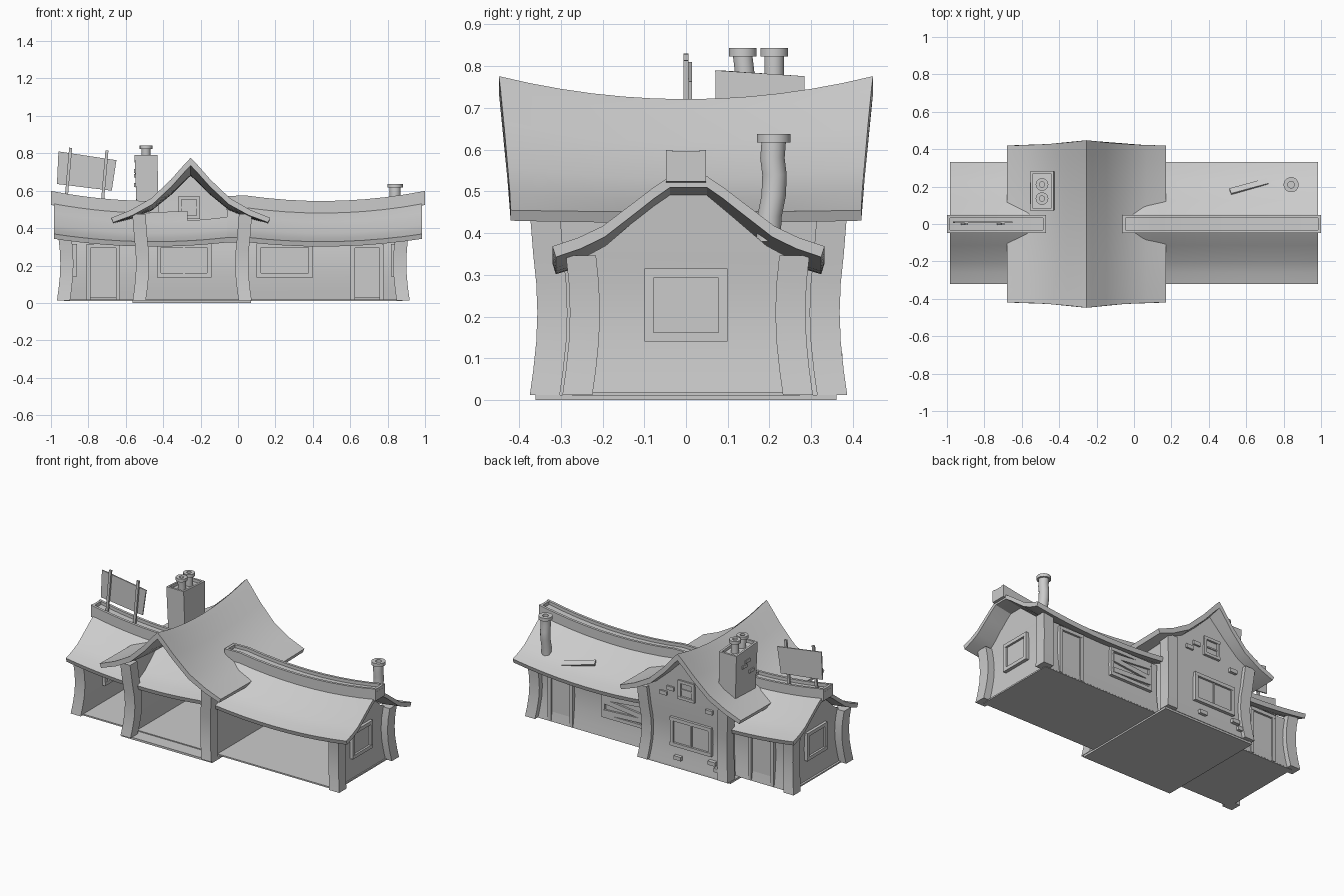
import bpy, bmesh, math
from mathutils import Matrix

if "Cube" in bpy.data.objects:
    bpy.data.objects.remove(bpy.data.objects["Cube"])

clay = bpy.data.materials.new("plain grey")
clay.use_nodes = True
GREY = (0.6, 0.6, 0.6, 1)
clay.diffuse_color = GREY
clay.node_tree.nodes["Principled BSDF"].inputs["Base Color"].default_value = GREY


def finish(bm, name, smooth=False):
    bmesh.ops.recalc_face_normals(bm, faces=bm.faces)
    me = bpy.data.meshes.new(name)
    bm.to_mesh(me)
    bm.free()
    me.materials.append(clay)
    ob = bpy.data.objects.new(name, me)
    bpy.context.collection.objects.link(ob)
    if smooth:
        bpy.ops.object.select_all(action='DESELECT')
        ob.select_set(True)
        bpy.context.view_layer.objects.active = ob
        bpy.ops.object.shade_smooth_by_angle(angle=math.radians(32))


def add_box(bm, centre, size, angle=0):
    m = Matrix.Translation(centre) @ Matrix.Rotation(math.radians(angle), 4, 'Y') @ Matrix.Diagonal((*size, 1))
    bmesh.ops.create_cube(bm, size=1, matrix=m)


def sweep(bm, rings):
    """Join closed rings of points and cap both ends."""
    rows = [[bm.verts.new(p) for p in r] for r in rings]
    n = len(rows[0])
    for a, b in zip(rows, rows[1:]):
        for i in range(n):
            j = (i + 1) % n
            bm.faces.new((a[i], a[j], b[j], b[i]))
    bm.faces.new(rows[0])
    bm.faces.new(rows[-1])


def bow(bm, cx):
    """Slice into height bands and pinch the waist inwards."""
    for z in (0.07, 0.14, 0.21, 0.28, 0.35):
        bmesh.ops.bisect_plane(bm, geom=bm.verts[:] + bm.edges[:] + bm.faces[:],
                               plane_co=(0, 0, z), plane_no=(0, 0, 1))
    for v in bm.verts:
        s = 0.02 * math.sin(math.pi * min(v.co.z, 0.42) / 0.42)
        if abs(v.co.x - cx) > 0.2:
            v.co.x -= math.copysign(s, v.co.x - cx)
        if abs(v.co.y) > 0.15:
            v.co.y -= math.copysign(s, v.co.y)


MAIN, WING = -0.25, -0.02

# Floors
for name, x0, x1, hy, z0, z1 in (("wing_floor", -0.93, 0.88, 0.272, 0.01, 0.019),
                                 ("hall_floor", -0.565, 0.07, 0.36, 0, 0.013)):
    bm = bmesh.new()
    add_box(bm, ((x0 + x1) / 2, 0, (z0 + z1) / 2), (x1 - x0, 2 * hy, z1 - z0))
    finish(bm, name)

# Corner posts
for label, xs, ys, h, cx in (("hall", (-0.53, 0.04), (-0.34, 0.352), 0.475, MAIN),
                             ("wing", (-0.935, 0.885), (-0.262, 0.27), 0.347, WING)):
    for x in xs:
        for y in ys:
            bm = bmesh.new()
            add_box(bm, (x, y, (h + 0.013) / 2), (0.07, 0.072, h - 0.013))
            bow(bm, cx)
            finish(bm, label + "_corner_post", True)

# Gable end walls
half = [(0.27, 0.335), (0.2, 0.37), (0.105, 0.445), (0.045, 0.495)]
outline = [(0.27, 0.014)] + half + [(-y, z) for y, z in reversed(half)] + [(-0.27, 0.014)]
for name, x in (("left_end_wall", -0.92), ("right_end_wall", 0.855)):
    bm = bmesh.new()
    sweep(bm, [[(x + d, y, z) for y, z in outline] for d in (0, 0.02)])
    bow(bm, WING)
    finish(bm, name, True)

half = [(0.295, 0.47), (0.2, 0.52), (0.105, 0.605)]
outline = ([(0.295, 0.012)] + half + [(0, 0.71)] +
           [(-x, z) for x, z in reversed(half)] + [(-0.295, 0.012)])
bm = bmesh.new()
sweep(bm, [[(MAIN + x, y, z) for x, z in outline] for y in (0.345, 0.365)])
bow(bm, MAIN)
finish(bm, "hall_back_wall", True)

# Straight walls; the front side stays open
for name, c, s, cx in (("left_wing_back_wall", (-0.73, 0.265, 0.172), (0.38, 0.02, 0.316), WING),
                       ("right_wing_back_wall", (0.46, 0.265, 0.172), (0.82, 0.02, 0.316), WING),
                       ("hall_left_wall", (-0.53, 0.01, 0.24), (0.02, 0.68, 0.46), MAIN),
                       ("hall_right_wall", (0.04, 0.01, 0.24), (0.02, 0.68, 0.46), MAIN)):
    bm = bmesh.new()
    add_box(bm, c, s)
    bow(bm, cx)
    finish(bm, name, True)


# Sagging roofs
def wing_sag(x):
    return -0.05 * (1 - ((abs(x) - 0.45) / 0.53) ** 2)


def spread(a, b, n):
    return [a + (b - a) * i / n for i in range(n + 1)]


slope = [(0.326, 0.368), (0.265, 0.388), (0.206, 0.416), (0.12, 0.481), (0.085, 0.508), (0.045, 0.535)]
full = slope + [(-y, z) for y, z in reversed(slope)]
for name, x0, x1, prof in (("left_wing_roof", -0.985, -0.27, full),
                           ("right_wing_roof", -0.06, 0.985, full),
                           ("middle_back_roof", -0.27, -0.06, full[:4]),
                           ("middle_front_roof", -0.27, -0.06, full[-4:])):
    shell = prof + [(y * 0.975, z - 0.026) for y, z in reversed(prof)]
    bm = bmesh.new()
    sweep(bm, [[(x, y + 0.006, z + wing_sag(x) * (1 - 0.6 * abs(y))) for y, z in shell]
               for x in spread(x0, x1, 10)])
    finish(bm, name, True)

slope = [(0.425, 0.455), (0.32, 0.497), (0.21, 0.56), (0.105, 0.66), (0.03, 0.745)]
prof = [(-x, z) for x, z in slope] + [(0, 0.776)] + [(x, z) for x, z in reversed(slope)]
shell = prof + [(x * 0.975, z - 0.042 + 0.04 * abs(x)) for x, z in reversed(prof)]
bm = bmesh.new()
sweep(bm, [[(MAIN - 0.003 + x, t * (0.42 + 0.028 * (1 - abs(x) / 0.425) ** 2),
             z - (0.055 - 0.12 * abs(x)) * (1 - t * t)) for x, z in shell] for t in spread(-1, 1, 12)])
finish(bm, "hall_roof", True)

# Hollow ridge caps
trough = [(0.048, 0.52), (0.048, 0.595), (0.032, 0.595), (0.032, 0.575)]
trough += [(-y, z) for y, z in reversed(trough)]
for name, x0, x1 in (("left_ridge_cap", -1, -0.47), ("right_ridge_cap", -0.062, 1)):
    bm = bmesh.new()
    sweep(bm, [[(x, y, z + wing_sag(x)) for y, z in trough] for x in spread(x0, x1, 10)])
    for x in (x0 + 0.009, x1 - 0.009):
        add_box(bm, (x, 0, 0.565 + wing_sag(x)), (0.016, 0.09, 0.058))
    finish(bm, name, True)


# Windows and doors: bars round a pane, set on a back wall or an end wall
def framed(name, plane, pos, u, w, z0, z1, bar=0.022, cross="", door=False):
    bm = bmesh.new()
    h, zc = z1 - z0, (z0 + z1) / 2
    bars = [(u - (w - bar) / 2, zc, bar, h, 0.06), (u + (w - bar) / 2, zc, bar, h, 0.06),
            (u, z1 - bar / 2, w, bar, 0.062), (u, zc, w - bar, h - bar, 0.036)]
    if not door:
        bars.append((u, z0 + bar / 2, w, bar, 0.062))
    if cross == "upright":
        bars.append((u, zc, bar / 2, h - bar, 0.05))
    if cross == "level":
        bars.append((u, zc, w - bar, bar / 2, 0.048))
    for bu, bz, bw, bh, d in bars:
        if plane == "back":
            add_box(bm, (bu, pos, bz), (bw, d, bh))
        else:
            add_box(bm, (pos, bu, bz), (d, bw, bh))
    finish(bm, name)


framed("hall_window", "back", 0.337, -0.288, 0.29, 0.137, 0.318, cross="upright")
framed("attic_window", "back", 0.345, -0.262, 0.115, 0.45, 0.57, 0.018, cross="level")
framed("boarded_window", "back", 0.247, 0.25, 0.3, 0.137, 0.318)
framed("left_door", "back", 0.247, -0.72, 0.18, 0.015, 0.315, door=True)
framed("right_door", "back", 0.247, 0.69, 0.175, 0.015, 0.315, door=True)
framed("left_end_window", "side", -0.893, 0, 0.2, 0.14, 0.315)
framed("right_end_window", "side", 0.848, 0, 0.2, 0.14, 0.315)

# Boards nailed over the window
bm = bmesh.new()
for z, a in ((0.275, 5), (0.228, -6), (0.18, 3)):
    add_box(bm, (0.25, 0.276, z), (0.27, 0.012, 0.03), a)
finish(bm, "window_boards")

# Loose bricks showing on the wall and chimney
bm = bmesh.new()
for x, z in ((-0.1, 0.46), (-0.15, 0.5), (-0.42, 0.42), (-0.2, 0.07), (-0.44, 0.1), (-0.48, 0.065)):
    add_box(bm, (x, 0.36, z), (0.05, 0.03, 0.024))
for y, z in ((0.2, 0.68), (0.17, 0.705), (0.13, 0.63)):
    add_box(bm, (-0.549, y, z), (0.012, 0.045, 0.02))
finish(bm, "loose_bricks")

# Brick chimney, slightly leaning, with a sunken top
bm = bmesh.new()
rect = [(-1, -1), (1, -1), (1, 1), (-1, 1)]
sweep(bm, [[(cx + sx * hx, 0.177 + sy * hy, z + sy * tilt) for sx, sy in rect]
           for cx, hx, hy, z, tilt in ((-0.48, 0.058, 0.1, 0.4, 0), (-0.492, 0.061, 0.107, 0.783, -0.007),
                                       (-0.492, 0.048, 0.094, 0.783, -0.007),
                                       (-0.492, 0.048, 0.094, 0.765, -0.007))])
finish(bm, "chimney")


# Hollow pipes with a collar, following a short path of (y, z)
def pipe(name, x, path, r, cap):
    sides = 14
    pts = [(y, z, r) for y, z in path]
    y, z = path[-1]
    pts += [(y, z, cap), (y, z + 0.02, cap), (y, z + 0.02, r * 0.6), (y, z - 0.01, r * 0.6)]
    bm = bmesh.new()
    sweep(bm, [[(x + q * math.cos(a), yy + q * math.sin(a), zz)
                for a in (math.tau * i / sides for i in range(sides))] for yy, zz, q in pts])
    finish(bm, name, True)


pipe("front_chimney_pot", -0.492, [(0.142, 0.75), (0.14, 0.79), (0.136, 0.823)], 0.024, 0.034)
pipe("back_chimney_pot", -0.492, [(0.212, 0.75), (0.211, 0.79), (0.211, 0.823)], 0.024, 0.034)
pipe("stove_pipe", 0.84, [(0.197, 0.38), (0.2, 0.44), (0.21, 0.49), (0.212, 0.54), (0.207, 0.58), (0.21, 0.617)],
     0.03, 0.041)

# Tilted sign board on two poles
bm = bmesh.new()
sweep(bm, [[(x, y, z) for x, z in ((-0.96, 0.81), (-0.65, 0.763), (-0.675, 0.6), (-0.968, 0.636))]
           for y in (0.006, 0.014)])
finish(bm, "sign_board")
bm = bmesh.new()
for x, z in ((-0.907, 0.69), (-0.713, 0.675)):
    add_box(bm, (x, 0, z), (0.016, 0.012, 0.28), 5)
finish(bm, "sign_poles")

# Plank lying on the back roof
bm = bmesh.new()
m = Matrix.Translation((0.615, 0.2, 0.39)) @ Matrix.Rotation(math.radians(-33), 4, 'X') @ Matrix.Rotation(
    math.radians(18), 4, 'Z') @ Matrix.Diagonal((0.21, 0.034, 0.016, 1))
bmesh.ops.create_cube(bm, size=1, matrix=m)
finish(bm, "loose_plank")
